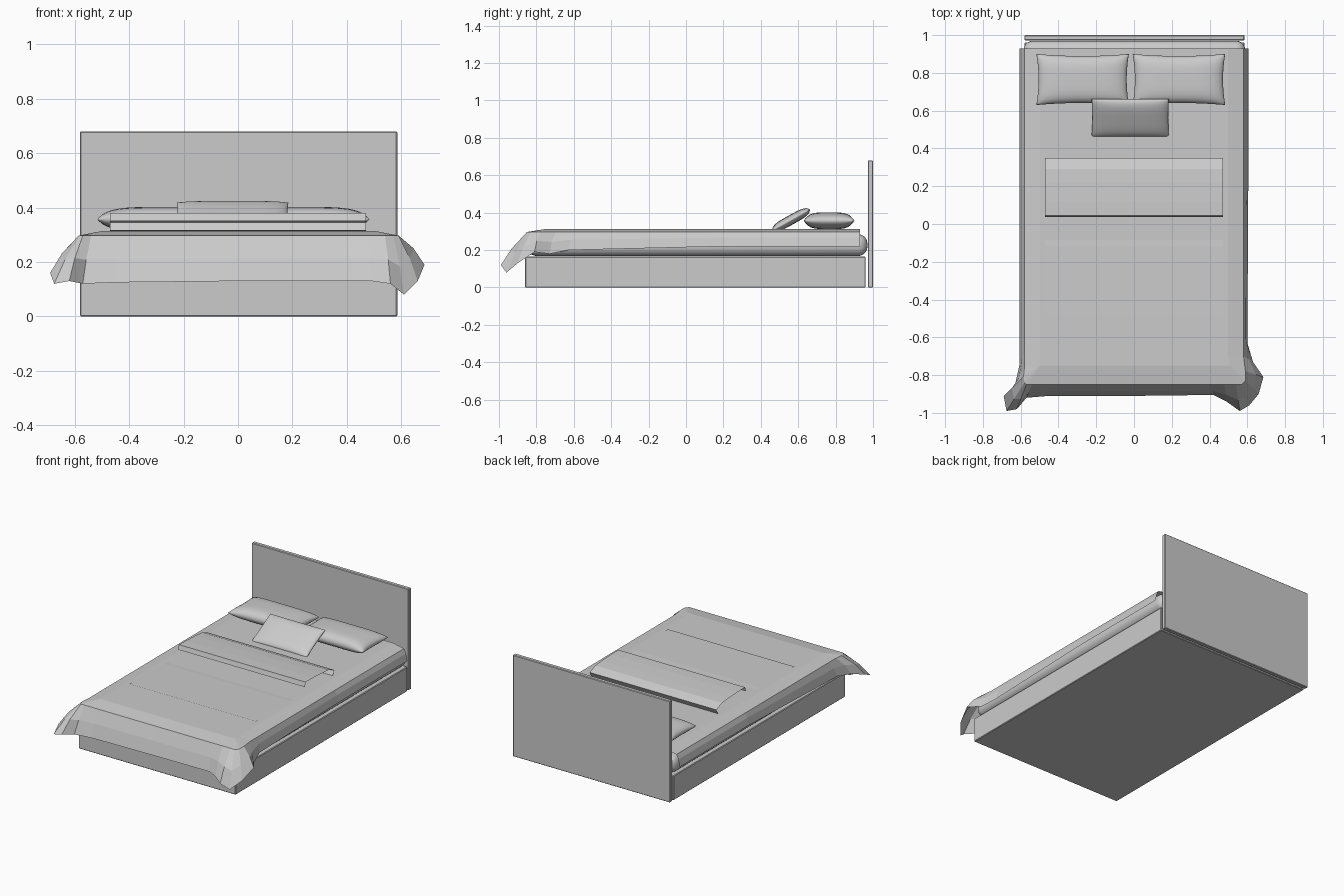
import bpy, bmesh, math
from mathutils import Vector, Matrix

cube = bpy.data.objects.get("Cube")
if cube:
    bpy.data.objects.remove(cube, do_unlink=True)

grey = bpy.data.materials.new("soft grey")
grey.use_nodes = True
color = (0.6, 0.6, 0.6, 1)
grey.diffuse_color = color
grey.node_tree.nodes["Principled BSDF"].inputs["Base Color"].default_value = color


def finish(name, bm, smooth=False):
    """Turn a bmesh into a named object."""
    mesh = bpy.data.meshes.new(name)
    bm.to_mesh(mesh)
    bm.free()
    mesh.materials.append(grey)
    for face in mesh.polygons:
        face.use_smooth = smooth
    obj = bpy.data.objects.new(name, mesh)
    bpy.context.scene.collection.objects.link(obj)
    return obj


def box(name, low, high, radius, segments, smooth=False):
    """Box between two corners with rounded edges."""
    low, high = Vector(low), Vector(high)
    bm = bmesh.new()
    bmesh.ops.create_cube(bm, size=1)
    bmesh.ops.scale(bm, vec=high - low, verts=bm.verts)
    bmesh.ops.translate(bm, vec=(low + high) / 2, verts=bm.verts)
    bmesh.ops.bevel(bm, geom=bm.edges[:], offset=radius, segments=segments,
                    profile=0.5, affect='EDGES')
    return finish(name, bm, smooth)


def pillow(name, center, half, tilt=0, pinch=0.08, nx=20, ny=14):
    """Stuffed pillow: two domed sheets with drawn-out corners."""
    bm = bmesh.new()
    for side in (1, -1):
        rows = []
        for j in range(ny + 1):
            row = []
            for i in range(nx + 1):
                u = math.sin((i / nx - 0.5) * math.pi)
                v = math.sin((j / ny - 0.5) * math.pi)
                puff = ((1 - u ** 4) * (1 - v ** 4)) ** 0.5
                x = u * half[0] * (1 - pinch * 0.6 * (1 - v * v))
                y = v * half[1] * (1 - pinch * (1 - u * u))
                row.append(bm.verts.new((x, y, side * half[2] * puff)))
            rows.append(row)
        for a, b in zip(rows, rows[1:]):
            for i in range(nx):
                quad = [a[i], a[i + 1], b[i + 1], b[i]]
                bm.faces.new(quad if side > 0 else quad[::-1])
    bmesh.ops.remove_doubles(bm, verts=bm.verts, dist=0.0005)
    place = Matrix.Translation(center) @ Matrix.Rotation(math.radians(tilt), 4, 'X')
    bmesh.ops.transform(bm, matrix=place, verts=bm.verts)
    return finish(name, bm, True)


# Bed frame and mattress
box("bed_base", (-0.58, -0.86, 0), (0.585, 0.96, 0.165), 0.004, 1)
box("headboard", (-0.58, 0.972, 0), (0.585, 1, 0.68), 0.004, 1)
box("mattress", (-0.585, -0.845, 0.168), (0.59, 0.97, 0.285), 0.05, 5, True)

# Bedspread: each station gives the mattress edge point and the hem point
stations = [
    ((0.58, 0.93), (0.605, 0.93, 0.22)),
    ((0.58, 0.2), (0.605, 0.2, 0.22)),
    ((0.58, -0.6), (0.6, -0.63, 0.2)),
    ((0.58, -0.7), (0.63, -0.73, 0.18)),
    ((0.59, -0.78), (0.685, -0.81, 0.19)),
    ((0.59, -0.83), (0.66, -0.9, 0.13)),
    ((0.57, -0.85), (0.61, -0.96, 0.08)),
    ((0.54, -0.85), (0.56, -0.99, 0.12)),
    ((0.48, -0.85), (0.49, -0.94, 0.13)),
    ((0.4, -0.85), (0.42, -0.905, 0.13)),
    ((0, -0.85), (0, -0.91, 0.13)),
    ((-0.45, -0.85), (-0.45, -0.91, 0.125)),
    ((-0.54, -0.85), (-0.57, -0.92, 0.12)),
    ((-0.57, -0.85), (-0.62, -0.98, 0.13)),
    ((-0.58, -0.84), (-0.675, -0.99, 0.12)),
    ((-0.585, -0.81), (-0.69, -0.91, 0.16)),
    ((-0.58, -0.76), (-0.63, -0.85, 0.17)),
    ((-0.58, -0.68), (-0.605, -0.74, 0.19)),
    ((-0.58, 0.2), (-0.605, 0.2, 0.22)),
    ((-0.58, 0.93), (-0.605, 0.93, 0.22)),
]
bm = bmesh.new()
strips = []
for (x, y), hem in stations:
    edge, hem = Vector((x, y, 0.297)), Vector(hem)
    inner = Vector((x * 0.86, y if y > 0.9 else max(y, -0.75), 0.313))
    fold = edge.lerp(hem, 0.5)
    fold += (hem - edge) * Vector((1, 1, 0)).length * 0.06
    fold.z += 0.015
    strips.append([bm.verts.new(p) for p in (inner, edge, fold, hem)])
for a, b in zip(strips, strips[1:]):
    for k in range(3):
        bm.faces.new((a[k], a[k + 1], b[k + 1], b[k]))
bm.faces.new([s[0] for s in reversed(strips)])
bmesh.ops.remove_doubles(bm, verts=bm.verts, dist=0.0005)
bmesh.ops.recalc_face_normals(bm, faces=bm.faces)
finish("bedspread", bm)

# Throw blanket: one profile folded back on itself, swept across the bed
profile = [(-0.48, 0.317), (-0.12, 0.315), (0, 0.308), (0.33, 0.308), (0.35, 0.345),
           (0.29, 0.368), (0.22, 0.374), (0.12, 0.379), (0.045, 0.38), (0.036, 0.35)]
bm = bmesh.new()
sides = [[bm.verts.new((x, y, z)) for y, z in profile] for x in (-0.47, 0.47)]
for i in range(len(profile) - 1):
    bm.faces.new((sides[0][i], sides[1][i], sides[1][i + 1], sides[0][i + 1]))
finish("throw_blanket", bm)

# Pillows
for name, x in (("right_pillow", -0.272), ("left_pillow", 0.238)):
    pillow(name, (x, 0.765, 0.357), (0.245, 0.135, 0.045))
pillow("small_cushion", (-0.02, 0.562, 0.362), (0.205, 0.115, 0.026), tilt=29, pinch=0.03)
